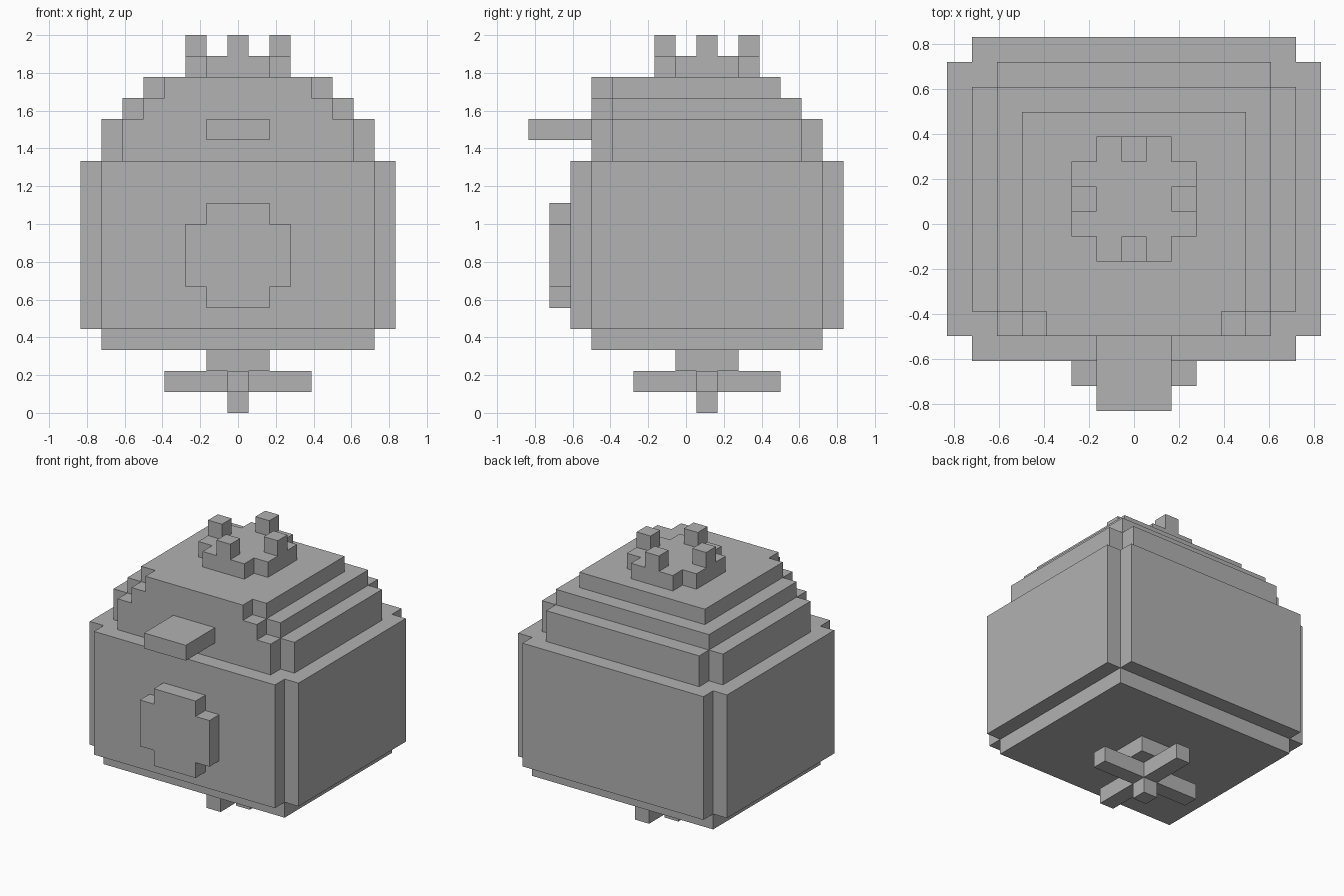
import bpy
import bmesh

UNIT = 1 / 9  # size of one block

if "Cube" in bpy.data.objects:
    bpy.data.objects.remove(bpy.data.objects["Cube"], do_unlink=True)

grey = bpy.data.materials.new("plain grey")
grey.use_nodes = True
colour = (0.445, 0.445, 0.445, 1)
grey.diffuse_color = colour
grey.node_tree.nodes["Principled BSDF"].inputs["Base Color"].default_value = colour


def outline(half, low, high, low_notch=0, high_notch=0):
    """Mirrored rectangle with square notches cut from its corners."""
    side = []
    for edge, inward, n in ((low, 1, low_notch), (high, -1, high_notch)):
        corner = [(half, edge)]
        if n:
            corner = [(half - n, edge), (half - n, edge + inward * n),
                      (half, edge + inward * n)]
        side += corner if inward > 0 else corner[::-1]
    return side + [(-x, v) for x, v in reversed(side)]


def prism(name, points, start, end, upright=True):
    """Extrude an outline upwards, or along y when not upright."""
    bm = bmesh.new()
    verts = [bm.verts.new((x, v, start) if upright else (x, start, v))
             for x, v in points]
    face = bm.faces.new(verts)
    grown = bmesh.ops.extrude_face_region(bm, geom=[face])["geom"]
    step = (0, 0, end - start) if upright else (0, end - start, 0)
    bmesh.ops.translate(bm, vec=step,
                        verts=[g for g in grown if isinstance(g, bmesh.types.BMVert)])
    bmesh.ops.recalc_face_normals(bm, faces=bm.faces)
    bmesh.ops.scale(bm, vec=(UNIT,) * 3, verts=bm.verts)
    mesh = bpy.data.meshes.new(name)
    bm.to_mesh(mesh)
    bm.free()
    mesh.materials.append(grey)
    obj = bpy.data.objects.new(name, mesh)
    bpy.context.collection.objects.link(obj)
    return obj


# Foot, crossed arms and neck below the body
prism("foot", outline(0.5, 0.5, 1.5), 0, 1)
prism("crossed_arms", outline(3.5, -2.5, 4.5, 3, 3), 1, 2)
prism("neck", outline(1.5, -0.5, 2.5), 2, 3)

# Main body with a slightly smaller floor
prism("body_floor", outline(6.5, -4.5, 6.5), 3, 4)
prism("body", outline(7.5, -5.5, 7.5, 1, 1), 4, 12)

# Stepped roof, flush at the front
prism("lower_tier", outline(6.5, -4.5, 6.5, 1, 1), 12, 14)
prism("middle_tier", outline(5.5, -4.5, 5.5, 1), 14, 15)
prism("upper_tier", outline(4.5, -4.5, 4.5, 1), 15, 16)

# Front details
prism("front_ledge", outline(1.5, 13, 14), -7.5, -4.5, upright=False)
prism("front_panel", outline(2.5, 5, 10, 1, 1), -6.5, -5.5, upright=False)

# Crown with four posts
prism("crown_base", outline(2.5, -1.5, 3.5, 1, 1), 16, 17)
for name, x, y in (("left", 2, 0), ("right", -2, 0), ("front", 0, -2), ("back", 0, 2)):
    post = prism(name + "_crown_post", outline(0.5, 0.5, 1.5), 17, 18)
    post.location = (x * UNIT, y * UNIT, 0)
